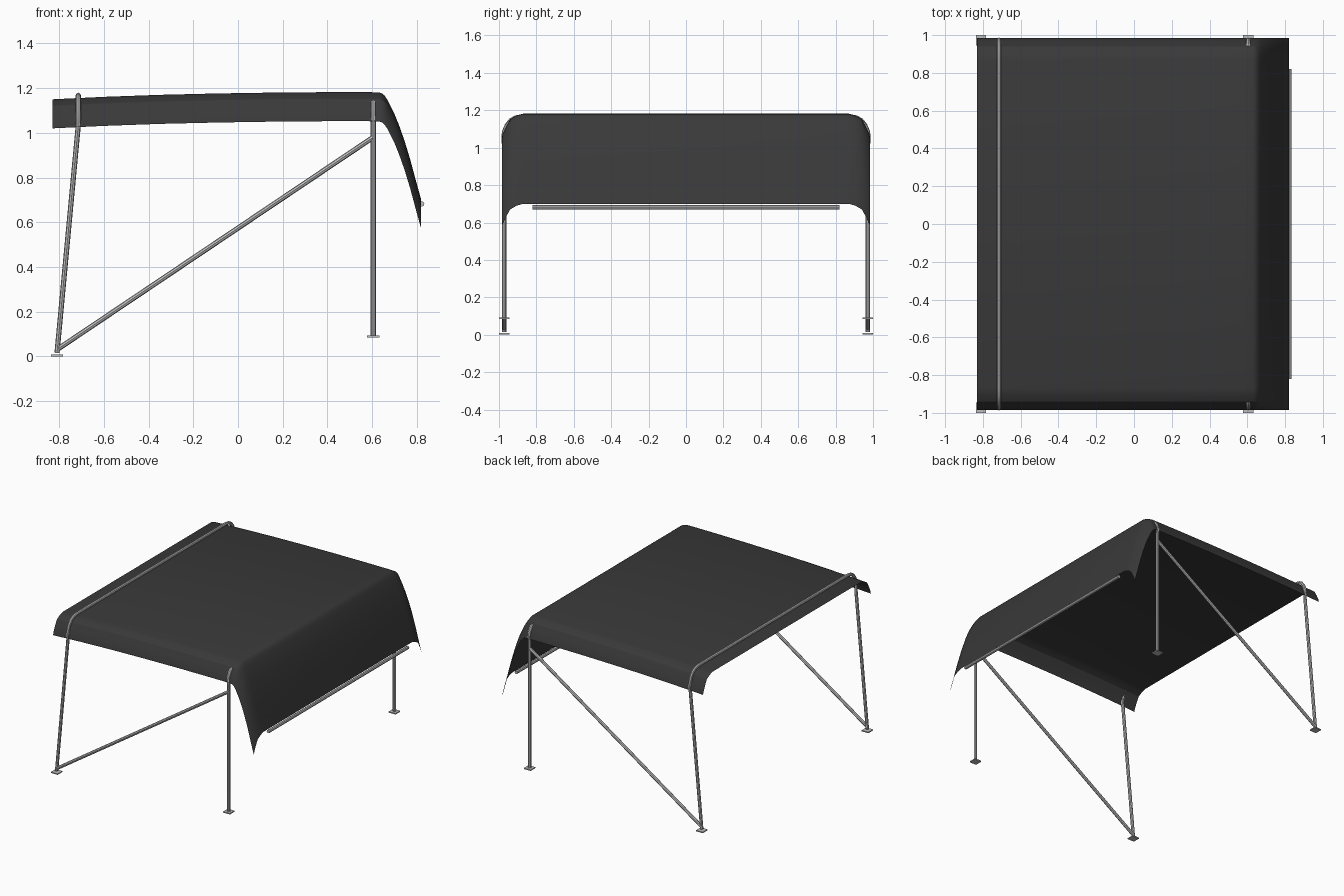
import bpy, bmesh, math

if "Cube" in bpy.data.objects:
    bpy.data.objects.remove(bpy.data.objects["Cube"])


def material(name, v):
    m = bpy.data.materials.new(name)
    m.diffuse_color = (v, v, v, 1)
    m.use_nodes = True
    m.node_tree.nodes["Principled BSDF"].inputs["Base Color"].default_value = m.diffuse_color
    return m


FABRIC = material("dark fabric", 0.041)
METAL = material("light grey metal", 0.52)
R = 0.0115      # tube radius
LEG_Y = 0.972


def finish(obj, mat, angle=30):
    obj.data.materials.append(mat)
    bpy.ops.object.select_all(action='DESELECT')
    obj.select_set(True)
    bpy.context.view_layer.objects.active = obj
    bpy.ops.object.shade_smooth_by_angle(angle=math.radians(angle))


def tube(name, pts, r=R):
    # eight-sided faceted tube along a path
    cu = bpy.data.curves.new(name, 'CURVE')
    cu.dimensions = '3D'
    cu.bevel_depth = r
    cu.bevel_resolution = 2
    cu.use_fill_caps = True
    sp = cu.splines.new('POLY')
    sp.points.add(len(pts) - 1)
    for p, co in zip(sp.points, pts):
        p.co = (*co, 1)
    ob = bpy.data.objects.new(name, cu)
    bpy.context.collection.objects.link(ob)
    bpy.ops.object.select_all(action='DESELECT')
    ob.select_set(True)
    bpy.context.view_layer.objects.active = ob
    bpy.ops.object.convert(target='MESH')
    finish(bpy.context.object, METAL)


def plate(name, x, y, z):
    bpy.ops.mesh.primitive_cube_add(size=1, location=(x, y, z))
    ob = bpy.context.object
    ob.name = name
    ob.scale = (0.055, 0.055, 0.008)
    bpy.ops.object.transform_apply(location=False, rotation=False)
    finish(ob, METAL)


# Canopy sheet: lengthwise profile swept with a cross-section
along = [(-0.83, 1.15), (-0.6, 1.161), (-0.35, 1.17), (-0.1, 1.176), (0.15, 1.18),
         (0.4, 1.182), (0.58, 1.182), (0.63, 1.181), (0.643, 1.177), (0.654, 1.169),
         (0.666, 1.152), (0.68, 1.126), (0.7, 1.085), (0.72, 1.036), (0.745, 0.965),
         (0.77, 0.883), (0.795, 0.79), (0.82, 0.70)]
half = [(0.985, -0.13), (0.979, -0.107), (0.962, -0.07), (0.94, -0.03),
        (0.905, -0.01), (0.87, 0.0)]
across = [(-y, d) for y, d in half] + [(y, d) for y, d in reversed(half)]
bm = bmesh.new()
rows = [[bm.verts.new((x, y, z + d)) for y, d in across] for x, z in along]
for a, b in zip(rows, rows[1:]):
    for i in range(len(across) - 1):
        bm.faces.new((a[i], b[i], b[i + 1], a[i + 1]))
me = bpy.data.meshes.new("canopy")
bm.to_mesh(me)
bm.free()
canopy = bpy.data.objects.new("canopy", me)
bpy.context.collection.objects.link(canopy)
finish(canopy, FABRIC, 28)


def hoop(name, foot, side):
    # side: points above the foot on the +y side, up to the flat top
    s = [foot] + side
    tube(name, s + [(x, -y, z) for x, y, z in reversed(s)])


# Front hoop leans inward and runs over the canopy
hoop("front_hoop", (-0.81, LEG_Y, 0.015),
     [(-0.717, LEG_Y, 1.01), (-0.715, 0.975, 1.035), (-0.715, 0.976, 1.06),
      (-0.715, 0.971, 1.09), (-0.715, 0.958, 1.12), (-0.715, 0.938, 1.146),
      (-0.715, 0.91, 1.162), (-0.715, 0.87, 1.168)])
# Rear hoop is upright and passes under the canopy
hoop("rear_hoop", (0.605, LEG_Y, 0.088),
     [(0.605, LEG_Y, 1.03), (0.605, 0.975, 1.06), (0.605, 0.972, 1.085),
      (0.605, 0.963, 1.108), (0.605, 0.95, 1.128), (0.605, 0.93, 1.142),
      (0.605, 0.87, 1.164)])

# Diagonal braces and foot plates
for s, side in ((-1, "left"), (1, "right")):
    tube("brace_" + side, [(-0.81, s * LEG_Y, 0.03), (0.605, s * LEG_Y, 0.98)])
    plate("front_foot_" + side, -0.81, s * LEG_Y, 0.004)
    plate("rear_foot_" + side, 0.605, s * LEG_Y, 0.088)

# Bar along the hanging end
tube("end_bar", [(0.822, -0.82, 0.682), (0.822, 0.82, 0.682)], 0.012)
